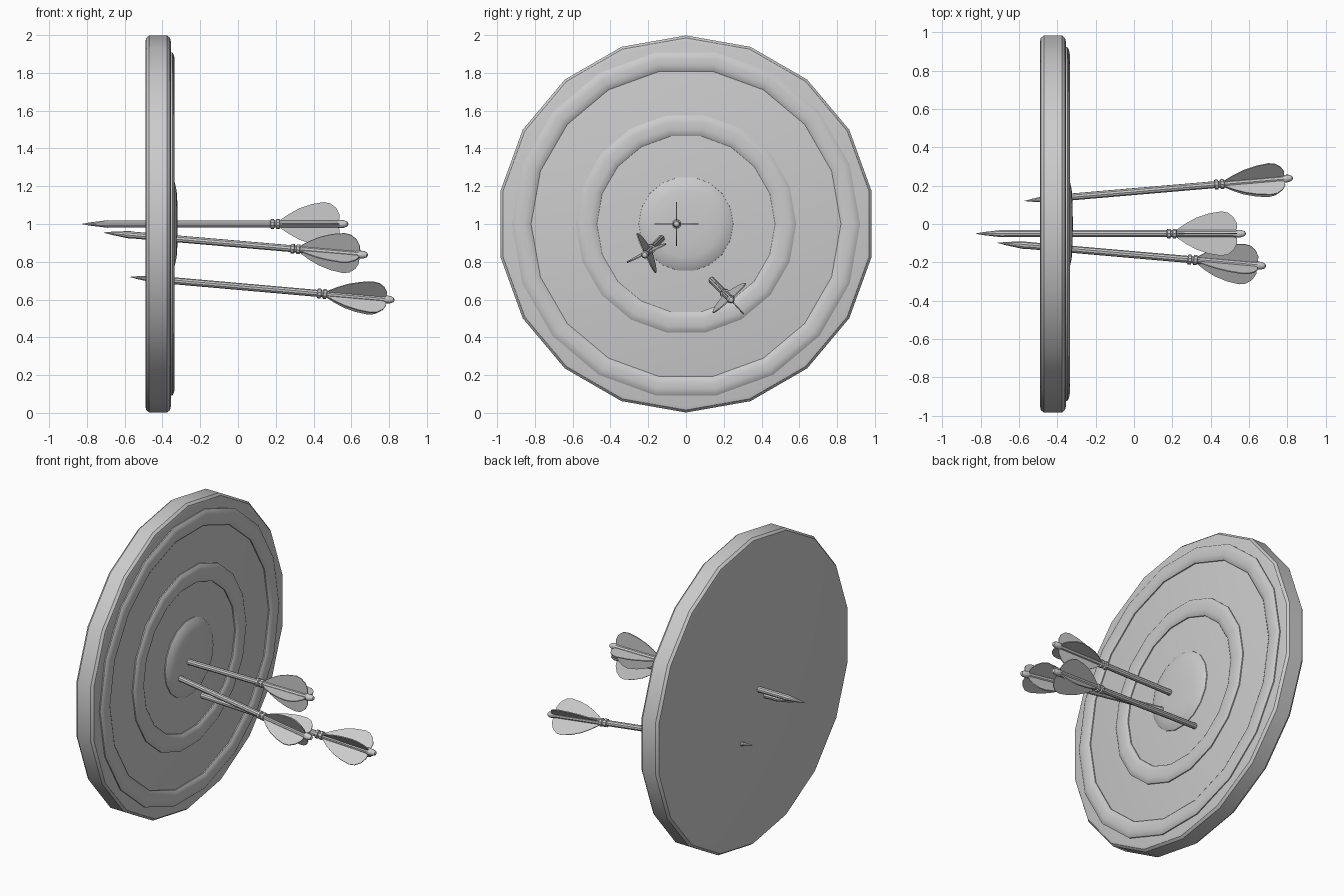
import bpy, bmesh
from math import sin, cos, pi, radians, atan2, hypot
from mathutils import Matrix, Vector

if "Cube" in bpy.data.objects:
    bpy.data.objects.remove(bpy.data.objects["Cube"])


def make_object(name, bm):
    bmesh.ops.recalc_face_normals(bm, faces=bm.faces)
    mesh = bpy.data.meshes.new(name)
    bm.to_mesh(mesh)
    bm.free()
    obj = bpy.data.objects.new(name, mesh)
    bpy.context.collection.objects.link(obj)
    return obj


def lathe(name, profile, sides, offset=0.0, closed=False):
    """Revolve (x, radius) points around the x axis."""
    bm = bmesh.new()
    loops = []
    for x, r in profile:
        if r == 0:
            loops.append([bm.verts.new((x, 0, 0))] * sides)
        else:
            angles = [offset + 2 * pi * i / sides for i in range(sides)]
            loops.append([bm.verts.new((x, r * sin(a), r * cos(a))) for a in angles])
    pairs = list(zip(loops, loops[1:]))
    if closed:
        pairs.append((loops[-1], loops[0]))
    for a, b in pairs:
        for i in range(sides):
            j = (i + 1) % sides
            bm.faces.new(dict.fromkeys((a[i], a[j], b[j], b[i])))
    if not closed:
        for loop in (loops[0], loops[-1]):
            if loop[0] is not loop[1]:
                bm.faces.new(loop)
    return make_object(name, bm)


# Target board, 18-sided with rounded rim
SIDES, HALF = 18, radians(10)
board = lathe("target_board", [(-0.49, 0.965), (-0.486, 0.985), (-0.47, 0.998),
                               (-0.375, 0.998), (-0.36, 0.985), (-0.355, 0.965)], SIDES)

# Raised rings on the face
def ring(name, inner, outer):
    return lathe(name, [(-0.37, outer), (-0.348, outer), (-0.339, outer - 0.014),
                        (-0.335, outer - 0.036), (-0.335, inner + 0.036),
                        (-0.339, inner + 0.014), (-0.348, inner), (-0.37, inner)],
                 SIDES, HALF, closed=True)

outer_ring = ring("outer_ring", 0.82, 0.922)
inner_ring = ring("inner_ring", 0.472, 0.584)

# Domed bullseye
bullseye = lathe("bullseye", [(-0.37, 0.252), (-0.35, 0.25), (-0.335, 0.225),
                              (-0.325, 0.18), (-0.32, 0.1), (-0.319, 0)], SIDES, HALF)

for part in (board, outer_ring, inner_ring, bullseye):
    part.location.z = 1.0


# Arrow parts, tip at the origin and pointing back along +x
LENGTH = 1.415
SHAFT = [(0, 0), (0.05, 0.009), (0.14, 0.02), (0.16, 0.0185), (1.355, 0.0185)]
NOCK = [(1.345, 0.0185), (1.36, 0.021), (1.39, 0.02), (1.408, 0.013), (LENGTH, 0)]
FIN = [(1.055, 0.01), (1.055, 0.022), (1.10, 0.053), (1.155, 0.083), (1.22, 0.105),
       (1.285, 0.116), (1.32, 0.109), (1.35, 0.085), (1.368, 0.05), (1.368, 0.026),
       (1.355, 0.01)]


def fins(name, thick=0.006):
    bm = bmesh.new()
    for k in range(4):
        rot = Matrix.Rotation(k * pi / 2, 3, 'X')
        sides = [[bm.verts.new(rot @ Vector((x, s * thick / 2, h))) for x, h in FIN]
                 for s in (-1, 1)]
        for side in sides:
            bm.faces.new(side)
        for i in range(len(FIN)):
            j = (i + 1) % len(FIN)
            bm.faces.new((sides[0][i], sides[0][j], sides[1][j], sides[1][i]))
    return make_object(name, bm)


def collar(name, x):
    return lathe(name, [(x, 0.017), (x + 0.004, 0.026), (x + 0.02, 0.026),
                        (x + 0.024, 0.017)], 10)


def arrow(n, tip, end, roll):
    d = Vector(end) - Vector(tip)
    parts = [lathe(f"arrow_shaft_{n}", SHAFT, 10),
             lathe(f"arrow_nock_{n}", NOCK, 10),
             collar(f"arrow_front_collar_{n}", 1.0),
             collar(f"arrow_rear_collar_{n}", 1.03),
             fins(f"arrow_fins_{n}")]
    for p in parts:
        p.location = tip
        p.rotation_euler = (radians(roll), -atan2(d.z, hypot(d.x, d.y)), atan2(d.y, d.x))


# Three arrows through the board
arrow(1, (-0.83, -0.05, 1.0), (0.585, -0.05, 1.0), 0)
arrow(2, (-0.715, -0.098, 0.955), (0.69, -0.22, 0.835), 25)
arrow(3, (-0.575, 0.12, 0.72), (0.83, 0.24, 0.597), 42)

# Smooth shading with sharp edges kept
bpy.ops.object.select_all(action='SELECT')
bpy.context.view_layer.objects.active = board
bpy.ops.object.shade_smooth_by_angle(angle=radians(35))
